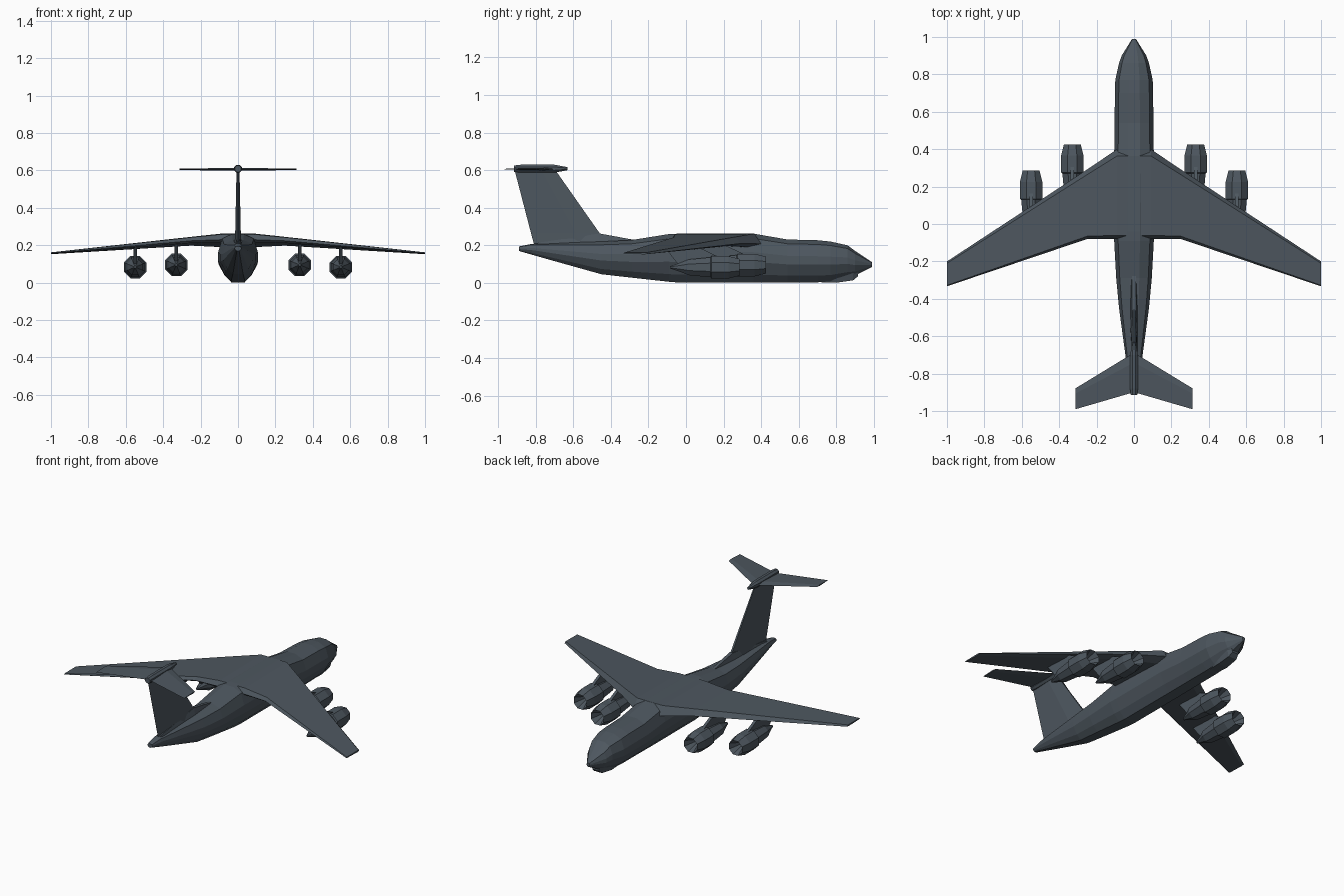
import bpy, bmesh
from math import sin, cos, pi

if "Cube" in bpy.data.objects:
    bpy.data.objects.remove(bpy.data.objects["Cube"])

paint = bpy.data.materials.new("dark_slate")
paint.diffuse_color = (0.075, 0.095, 0.115, 1)
paint.use_nodes = True
paint.node_tree.nodes["Principled BSDF"].inputs["Base Color"].default_value = paint.diffuse_color


def loft(name, rings):
    """Skin a list of equal-length point rings and cap both ends."""
    bm = bmesh.new()
    rows = [[bm.verts.new(p) for p in ring] for ring in rings]
    n = len(rows[0])
    for a, b in zip(rows, rows[1:]):
        for i in range(n):
            j = (i + 1) % n
            bm.faces.new((a[i], a[j], b[j], b[i]))
    bm.faces.new(rows[0])
    bm.faces.new(rows[-1])
    bmesh.ops.recalc_face_normals(bm, faces=bm.faces)
    me = bpy.data.meshes.new(name)
    bm.to_mesh(me)
    bm.free()
    me.materials.append(paint)
    ob = bpy.data.objects.new(name, me)
    bpy.context.collection.objects.link(ob)
    return ob


def turned(name, x, y, z, profile, sides=8):
    """Body of revolution along y; profile is (y offset, radius)."""
    turn = [2 * pi * (i + 0.5) / sides for i in range(sides)]
    k = 1 / cos(pi / sides)
    return loft(name, [[(x + r * k * cos(t), y + d, z + r * k * sin(t))
                        for t in turn] for d, r in profile])


# Fuselage: 12-sided section, lofted nose to tail (y, half width, bottom, top)
half = [(0.34, 0), (0.70, 0.16), (1.0, 0.42), (1.0, 0.62), (0.80, 0.90), (0.30, 1.0)]
section = half + [(-u, v) for u, v in reversed(half)]
stations = [(0.99, 0.010, 0.085, 0.110), (0.90, 0.066, 0.040, 0.170),
            (0.86, 0.080, 0.030, 0.200), (0.77, 0.100, 0.008, 0.220),
            (0.70, 0.102, 0.003, 0.227), (0.54, 0.104, 0.003, 0.231),
            (0.36, 0.106, 0.002, 0.262), (-0.04, 0.106, 0.002, 0.262),
            (-0.09, 0.106, 0.006, 0.260), (-0.29, 0.095, 0.028, 0.228),
            (-0.45, 0.080, 0.046, 0.220), (-0.70, 0.046, 0.116, 0.212),
            (-0.82, 0.028, 0.150, 0.208), (-0.89, 0.018, 0.170, 0.194)]
loft("fuselage", [[(u * w, y, lo + v * (hi - lo)) for u, v in section]
                  for y, w, lo, hi in stations])

# Glazed chin under the nose
loft("chin", [[(-w, y, hi), (-w * 0.6, y, lo), (w * 0.6, y, lo), (w, y, hi)]
              for y, w, lo, hi in [(0.915, 0.035, 0.035, 0.075), (0.89, 0.048, 0.014, 0.08),
                                   (0.80, 0.055, 0.001, 0.07), (0.72, 0.05, 0.003, 0.05)]])


# Wing: blunt swept leading edge, kinked trailing edge
def wing_ring(x, le, te, top, bottom):
    chord, thick = le - te, top - bottom
    return [(x, le, bottom + thick * 0.25), (x, le - 0.075 * chord, top),
            (x, te + 0.04 * chord, top - thick * 0.05), (x, te, top - thick * 0.45),
            (x, te + 0.05 * chord, bottom + thick * 0.3), (x, le - 0.15 * chord, bottom)]


wing = [(0.09, 0.400, -0.08, 0.262, 0.190), (0.25, 0.292, -0.08, 0.245, 0.198),
        (1.0, -0.20, -0.333, 0.162, 0.152)]
loft("wing", [wing_ring(-x, *r) for x, *r in reversed(wing)] + [wing_ring(x, *r) for x, *r in wing])

# Tail fin with forward fillet
loft("tail_fin", [[(-t * 0.4, a, z), (-t, a + (b - a) * 0.35, z), (0, b, z),
                   (t, a + (b - a) * 0.35, z), (t * 0.4, a, z)]
                  for z, a, b, t in [(0.19, -0.49 + 0.07, -0.805, 0.020),
                                     (0.265, -0.46, -0.825, 0.015),
                                     (0.60, -0.695, -0.912, 0.008)]])
loft("fin_fillet", [[(-w, y, 0.20), (-w * 0.5, y, z), (w * 0.5, y, z), (w, y, 0.20)]
                    for y, w, z in [(-0.27, 0.02, 0.228), (-0.46, 0.022, 0.263),
                                    (-0.80, 0.020, 0.212)]])

# T-tail stabiliser and its centre bullet
tail = [(0.02, -0.70, -0.905, 0.007), (0.312, -0.878, -0.99, 0.004)]


def tail_ring(x, le, te, h):
    return [(x, le, 0.606), (x, le - 0.25 * (le - te), 0.606 + h),
            (x, te, 0.606), (x, le - 0.25 * (le - te), 0.606 - h)]


loft("stabiliser", [tail_ring(-x, *r) for x, *r in reversed(tail)] + [tail_ring(x, *r) for x, *r in tail])
turned("tail_bullet", 0, -0.63, 0.608,
       [(0, 0.008), (-0.07, 0.021), (-0.25, 0.021), (-0.285, 0.017)])

# Four engines hung on pylons: nacelle with hollow intake and tapered exhaust
nacelle = [(-0.09, 0.004), (0, 0.045), (-0.06, 0.060), (-0.15, 0.060),
           (-0.155, 0.053), (-0.27, 0.042), (-0.31, 0.026), (-0.37, 0.006)]
pylon = [(-0.10, 0.050), (-0.20, 0.098), (-0.24, 0.110), (-0.40, 0.108), (-0.33, 0.020)]
for side, label in ((-1, "left"), (1, "right")):
    for x, y, z, place in ((0.33, 0.425, 0.095, "inner"), (0.55, 0.285, 0.083, "outer")):
        turned(f"{label}_{place}_engine", side * x, y, z, nacelle)
        loft(f"{label}_{place}_pylon", [[(side * x + t, y + d, z + h) for d, h in pylon]
                                        for t in (-0.009, 0.009)])
